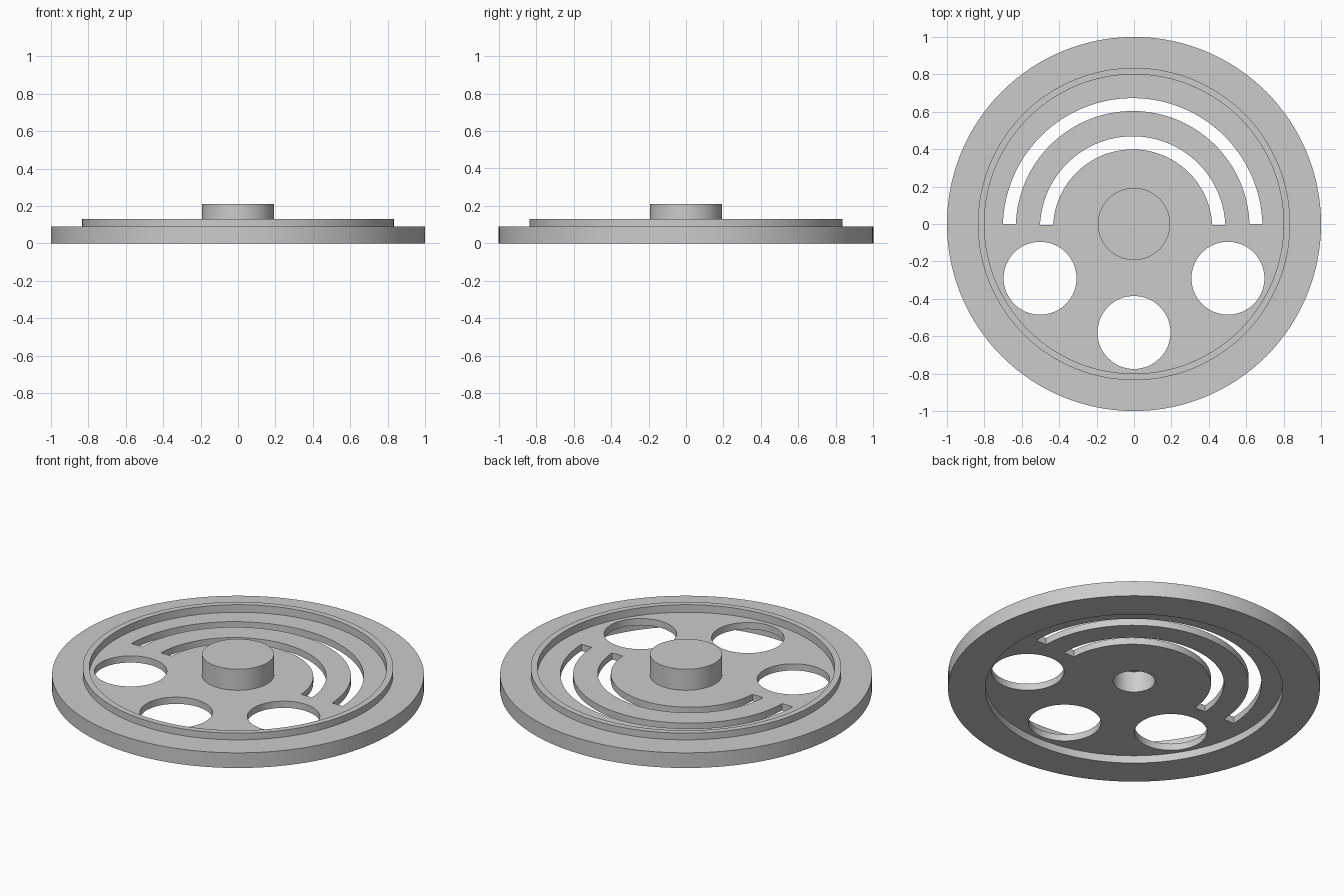
import bpy
import bmesh
from math import cos, sin, pi, asin, radians

SEGMENTS = 128

cube = bpy.data.objects.get("Cube")
if cube:
    bpy.data.objects.remove(cube, do_unlink=True)

grey = bpy.data.materials.new("Plain grey")
grey.use_nodes = True
grey.diffuse_color = (0.6, 0.6, 0.6, 1)
grey.node_tree.nodes["Principled BSDF"].inputs["Base Color"].default_value = (0.6, 0.6, 0.6, 1)


def add_object(name, bm):
    bmesh.ops.recalc_face_normals(bm, faces=bm.faces)
    mesh = bpy.data.meshes.new(name)
    bm.to_mesh(mesh)
    bm.free()
    mesh.materials.append(grey)
    obj = bpy.data.objects.new(name, mesh)
    bpy.context.collection.objects.link(obj)
    return obj


def lathe(name, profile):
    """Revolve a (radius, height) profile about z."""
    bm = bmesh.new()
    verts = [bm.verts.new((r, 0, z)) for r, z in profile]
    edges = [bm.edges.new(pair) for pair in zip(verts, verts[1:])]
    bmesh.ops.spin(bm, geom=verts + edges, cent=(0, 0, 0), axis=(0, 0, 1),
                   angle=2 * pi, steps=SEGMENTS)
    bmesh.ops.remove_doubles(bm, verts=bm.verts, dist=1e-4)
    return add_object(name, bm)


def prism(name, outline, bottom=-0.1, top=0.3):
    """Extrude a flat outline upwards."""
    bm = bmesh.new()
    face = bm.faces.new([bm.verts.new((x, y, bottom)) for x, y in outline])
    grown = bmesh.ops.extrude_face_region(bm, geom=[face])["geom"]
    lifted = [v for v in grown if isinstance(v, bmesh.types.BMVert)]
    bmesh.ops.translate(bm, verts=lifted, vec=(0, 0, top - bottom))
    return add_object(name, bm)


def arc(cx, cy, radius, start, end, steps):
    angles = [start + (end - start) * i / steps for i in range(steps + 1)]
    return [(cx + radius * cos(a), cy + radius * sin(a)) for a in angles]


def curved_slot(name, cy, inner, outer, end_y):
    """Half-ring slot whose two ends lie on the line y = end_y."""
    outline = []
    for radius, flip in ((outer, False), (inner, True)):
        a = asin((end_y - cy) / radius)
        points = arc(-0.007, cy, radius, a, pi - a, SEGMENTS // 2)
        outline += reversed(points) if flip else points
    return prism(name, outline)


# Rim with raised lip, recessed web, and hub with a blind bore underneath
wheel = lathe("wheel_body", [
    (0, 0.17), (0.113, 0.17), (0.113, 0.045), (0.8, 0.045), (0.8, 0),
    (1, 0), (1, 0.09), (0.835, 0.09), (0.835, 0.13), (0.8, 0.13),
    (0.8, 0.085), (0.193, 0.085), (0.193, 0.21), (0, 0.21)])

# Two curved slots in the back half, three round holes in the front half
cutters = [curved_slot("outer_slot_cutter", -0.021, 0.625, 0.694, 0),
           curved_slot("inner_slot_cutter", -0.027, 0.426, 0.496, -0.005)]
for side, angle in (("right", 210), ("front", 270), ("left", 330)):
    a = radians(angle)
    circle = arc(0.58 * cos(a), 0.58 * sin(a), 0.195, 0, 2 * pi, 64)[:-1]
    cutters.append(prism(side + "_hole_cutter", circle))

# Cut the openings, then discard the cutters
bpy.context.view_layer.objects.active = wheel
wheel.select_set(True)
for cutter in cutters:
    cut = wheel.modifiers.new(cutter.name, "BOOLEAN")
    cut.operation = "DIFFERENCE"
    cut.solver = "EXACT"
    cut.object = cutter
    bpy.ops.object.modifier_apply(modifier=cut.name)
    bpy.data.objects.remove(cutter, do_unlink=True)

bpy.ops.object.shade_smooth_by_angle(angle=radians(30))
